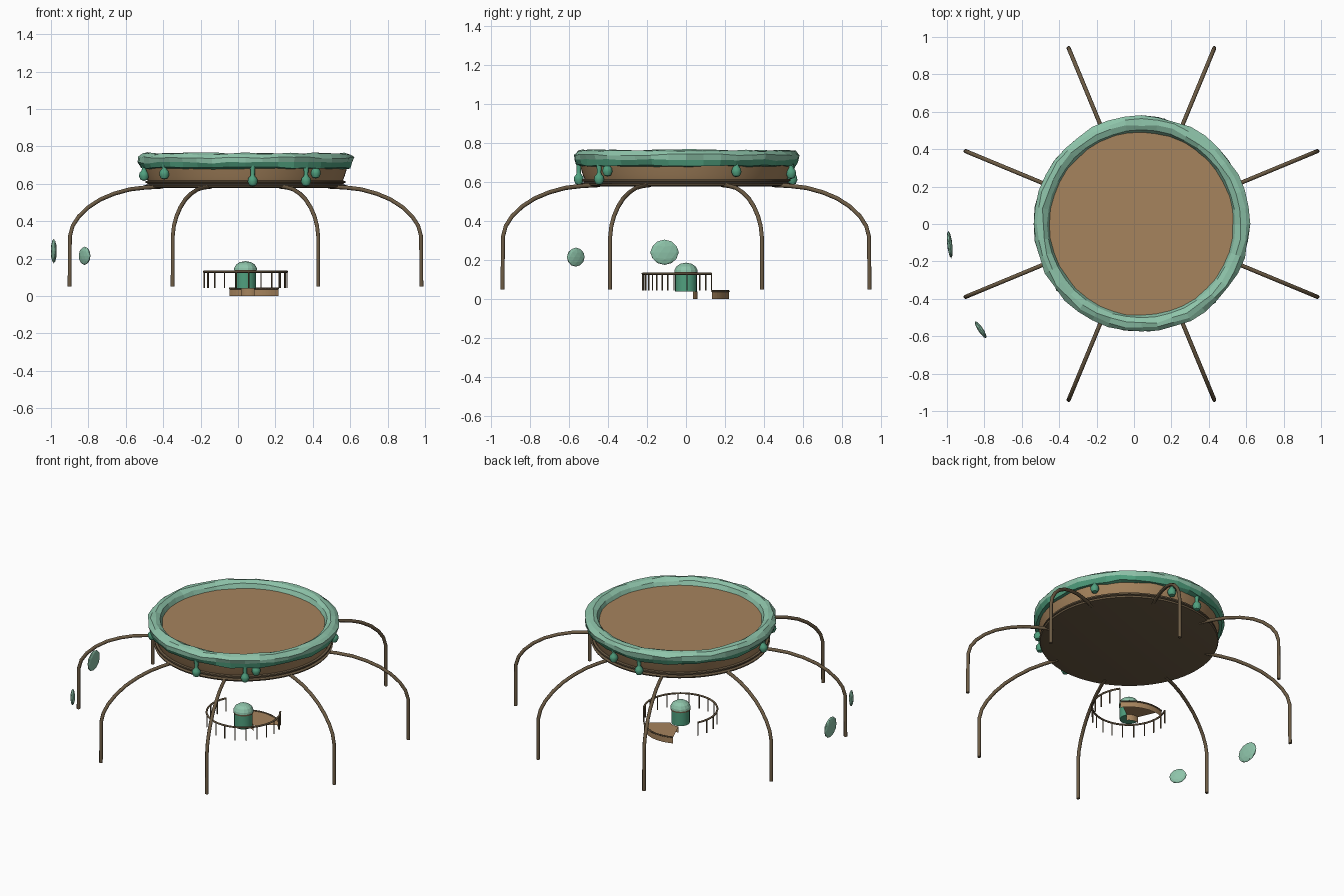
import bpy, bmesh, math, random
from mathutils import Vector, Matrix

random.seed(4)
CX = 0.04  # axis of the whole round structure

if "Cube" in bpy.data.objects:
    bpy.data.objects.remove(bpy.data.objects["Cube"])


def material(name, rgb):
    m = bpy.data.materials.new(name)
    m.use_nodes = True
    color = (*rgb, 1)
    m.diffuse_color = color
    m.node_tree.nodes["Principled BSDF"].inputs["Base Color"].default_value = color
    return m


LIGHT = material("pale_moss", (0.27, 0.55, 0.40))
DEEP = material("deep_moss", (0.08, 0.35, 0.21))
TAN = material("tan_wood", (0.38, 0.23, 0.11))
DARK = material("dark_wood", (0.15, 0.105, 0.058))


def finish(name, bm, mats, smooth=None, loc=(CX, 0, 0)):
    me = bpy.data.meshes.new(name)
    bm.to_mesh(me)
    bm.free()
    for m in mats:
        me.materials.append(m)
    ob = bpy.data.objects.new(name, me)
    ob.location = loc
    bpy.context.collection.objects.link(ob)
    if smooth:
        bpy.ops.object.select_all(action="DESELECT")
        ob.select_set(True)
        bpy.context.view_layer.objects.active = ob
        bpy.ops.object.shade_smooth_by_angle(angle=math.radians(smooth))
    return ob


def sweep(rows, closed=True):
    """Skin a list of equally long rows of points."""
    bm = bmesh.new()
    grid = [[bm.verts.new(p) for p in row] for row in rows]
    n = len(grid)
    for i in range(n if closed else n - 1):
        a, b = grid[i], grid[(i + 1) % n]
        for j in range(len(a) - 1):
            bm.faces.new((a[j], b[j], b[j + 1], a[j + 1]))
    bmesh.ops.remove_doubles(bm, verts=bm.verts, dist=1e-5)
    return bm


def polar(r, angle, z):
    return Vector((r * math.cos(angle), r * math.sin(angle), z))


def lathe(profile, sides):
    return sweep([[polar(r, math.tau * i / sides, z) for r, z in profile]
                  for i in range(sides)])


def tube(name, points, radius, mat, sides=8):
    cu = bpy.data.curves.new(name, "CURVE")
    cu.dimensions = "3D"
    cu.bevel_depth = radius
    cu.bevel_resolution = sides // 4
    cu.use_fill_caps = True
    sp = cu.splines.new("POLY")
    sp.points.add(len(points) - 1)
    for sp_point, p in zip(sp.points, points):
        sp_point.co = (*p, 1)
    cu.materials.append(mat)
    ob = bpy.data.objects.new(name, cu)
    ob.location = (CX, 0, 0)
    bpy.context.collection.objects.link(ob)
    return ob


# Basin: ridged dark base, flared tan wall and flat tan top
bm = lathe([(0, 0.58), (0.515, 0.578), (0.535, 0.582), (0.54, 0.592), (0.525, 0.597),
            (0.525, 0.602), (0.535, 0.606), (0.535, 0.615), (0.52, 0.617)], 64)
finish("basin_base", bm, [DARK], 30)
bm = lathe([(0.52, 0.615), (0.53, 0.64), (0.545, 0.69), (0.5, 0.722), (0, 0.722)], 64)
finish("basin_wall_and_top", bm, [TAN], 30)

# Lumpy moss rim, deeper green on its underside
rim = [(0.535, 0.68), (0.562, 0.685), (0.574, 0.713), (0.577, 0.74), (0.558, 0.759),
       (0.53, 0.764), (0.503, 0.748), (0.488, 0.715)]
rows = []
for i in range(40):
    row = []
    for k, (r, z) in enumerate(rim):
        inner = k > 5
        row.append(polar(r + random.uniform(-0.006, 0.006) * (0.4 if inner else 1),
                         math.tau * i / 40,
                         z + random.uniform(-0.005, 0.005)))
    rows.append(row)
bm = sweep(rows)
for f in bm.faces:
    c = f.calc_center_median()
    f.material_index = int(c.z < 0.722 and c.xy.length > 0.52)
finish("moss_rim", bm, [LIGHT, DEEP])

# Hanging moss drops: angle in degrees and height of the bulb
drops = [(28, 0.655), (78, 0.645), (98, 0.615), (190, 0.645),
         (218, 0.653), (274, 0.615), (306, 0.615), (313, 0.658)]
for angle, z in drops:
    bm = lathe([(0, -0.03), (0.018, -0.024), (0.027, -0.004), (0.024, 0.014),
                (0.013, 0.026), (0.011, 0.034), (0.015, 0.705 - z)], 10)
    p = polar(0.551, math.radians(angle), z)
    finish("moss_drop", bm, [DEEP], 40, p + Vector((CX, 0, 0)))

# Eight arched legs
leg = [(0.48, 0.585), (0.58, 0.58), (0.67, 0.57), (0.76, 0.547), (0.84, 0.516),
       (0.91, 0.474), (0.965, 0.425), (1.0, 0.375), (1.016, 0.32), (1.018, 0.05)]
for i in range(8):
    a = math.radians(22.5 + 45 * i)
    tube("arched_leg", [polar(r, a, z) for r, z in leg], 0.011, DARK)

# Central pedestal with banded body and domed cap
finish("pedestal_body", lathe([(0, 0.04), (0.056, 0.04), (0.056, 0.132)], 20), [DEEP], 40)
finish("pedestal_band", lathe([(0.05, 0.128), (0.06, 0.128), (0.06, 0.138), (0.05, 0.138)], 20),
       [DARK], 40)
finish("pedestal_dome", lathe([(0.05, 0.137), (0.062, 0.138), (0.06, 0.15), (0.05, 0.168),
                               (0.03, 0.181), (0, 0.187)], 14), [LIGHT])

# Curved step: open-ended sector with inner riser, tread and outer riser
arc = [math.radians(37 + 76 * i / 16) for i in range(17)]
section = [(0.22, 0), (0.22, 0.04), (0.06, 0.04), (0.06, 0)]
bm = sweep([[polar(r, a, z) for r, z in section] for a in arc], closed=False)
finish("curved_step", bm, [TAN])
tube("step_trim", [polar(0.22, a, 0.041) for a in arc], 0.005, DARK)

# Railing with an opening at the back
start, span = math.radians(153), math.radians(243)
tube("hand_rail", [polar(0.222, start + span * i / 40, 0.13) for i in range(41)], 0.006, DARK)
for i in range(15):
    a = start + span * i / 14
    tube("rail_post", [polar(0.222, a, 0.043), polar(0.222, a, 0.13)], 0.0035, DARK)

# Two floating moss pads facing the centre
for x, y, z, width, height in ((-0.985, -0.11, 0.24, 0.074, 0.065),
                               (-0.82, -0.565, 0.215, 0.054, 0.049)):
    bm = bmesh.new()
    bmesh.ops.create_icosphere(bm, subdivisions=2, radius=1)
    turn = Matrix.Rotation(math.atan2(-y, CX - x), 4, "Z")
    bm.transform(turn @ Matrix.Diagonal((0.014, width, height, 1)))
    finish("moss_pad", bm, [LIGHT], None, (x, y, z))
